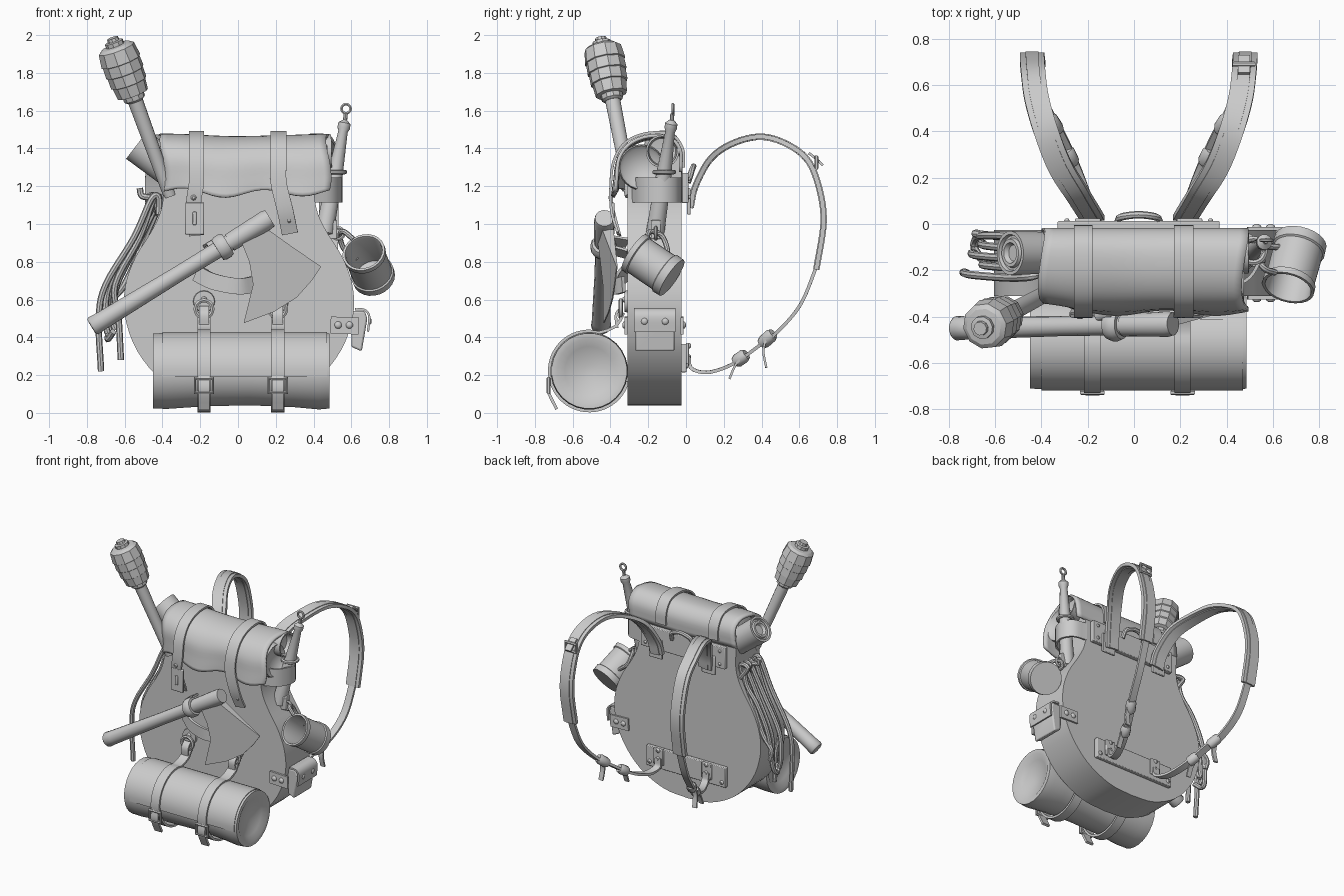
import bpy, bmesh, math
from mathutils import Vector as V

def finish(bm, name, angle=40):
    bmesh.ops.recalc_face_normals(bm, faces=bm.faces)
    me = bpy.data.meshes.new(name)
    bm.to_mesh(me)
    bm.free()
    ob = bpy.data.objects.new(name, me)
    bpy.context.collection.objects.link(ob)
    bpy.ops.object.select_all(action='DESELECT')
    ob.select_set(True)
    bpy.context.view_layer.objects.active = ob
    bpy.ops.object.shade_smooth_by_angle(angle=math.radians(angle))
    return ob

def spline(pts, n):
    pts = [V(p) for p in pts]
    if n < 2:
        return pts
    e = [2*pts[0]-pts[1]] + pts + [2*pts[-1]-pts[-2]]
    out = []
    for i in range(1, len(e)-2):
        a, b, c, d = e[i-1:i+3]
        for k in range(n):
            t = k/n
            out.append(.5*(2*b+(c-a)*t+(2*a-5*b+4*c-d)*t*t+(3*b-a-3*c+d)*t**3))
    return out + [pts[-1]]

def skin(bm, rings, loop=False):
    vs = [[bm.verts.new(p) for p in r] for r in rings]
    n = len(vs[0])
    for i in range(len(vs) - (0 if loop else 1)):
        a, b = vs[i], vs[(i+1) % len(vs)]
        for k in range(n):
            bm.faces.new((a[k], a[(k+1) % n], b[(k+1) % n], b[k]))
    if not loop:
        bm.faces.new(vs[0])
        bm.faces.new(vs[-1])

def sweep(name, pts, section, ref=(1, 0, 0), n=5, loop=False):
    p = spline(pts, n)
    rings, m = [], len(p)
    for i in range(m):
        t = (p[(i+1) % m]-p[i-1]) if loop else p[min(i+1, m-1)]-p[max(i-1, 0)]
        t.normalize()
        s = V(ref)
        s = (s - t*s.dot(t)).normalized()
        u = t.cross(s)
        rings.append([p[i]+s*a+u*b for a, b in section])
    bm = bmesh.new()
    skin(bm, rings, loop)
    return finish(bm, name)

def strap(name, pts, w, th=.02, ref=(1, 0, 0), n=5, loop=False):
    a, b = w/2, th/2
    return sweep(name, pts, [(-a, -b), (a, -b), (a, b), (-a, b)], ref, n, loop)

def tube(name, pts, r, ref=(0, 1, 0), n=5, sides=8, loop=False):
    return sweep(name, pts, [(r*math.cos(k*math.tau/sides), r*math.sin(k*math.tau/sides))
                             for k in range(sides)], ref, n, loop)

def ring(name, c, R, r, a=(1, 0, 0), b=(0, 0, 1), sides=20):
    c, a, b = V(c), V(a), V(b)
    pts = [c + a*R*math.cos(k*math.tau/sides) + b*R*math.sin(k*math.tau/sides) for k in range(sides)]
    return tube(name, pts, r, a.cross(b), 1, 6, True)

def lathe(name, a, b, prof, sides=24, angle=40):
    """prof: (fraction along a-b, radius)"""
    a, b = V(a), V(b)
    d = b-a
    s = d.orthogonal().normalized()
    u = d.normalized().cross(s)
    bm = bmesh.new()
    skin(bm, [[a+d*t+(s*math.cos(k*math.tau/sides)+u*math.sin(k*math.tau/sides))*r
               for k in range(sides)] for t, r in prof])
    return finish(bm, name, angle)

def prism(name, outline, y0, y1, bevel=0):
    bm = bmesh.new()
    skin(bm, [[(x, y, z) for x, z in outline] for y in (y0, y1)])
    ob = finish(bm, name)
    if bevel:
        m = ob.modifiers.new('bevel', 'BEVEL')
        m.width, m.segments, m.limit_method = bevel, 2, 'ANGLE'
    return ob

def box(name, c, s, bevel=.005):
    x, y, z = c
    a, b, h = s[0]/2, s[1]/2, s[2]/2
    return prism(name, [(x-a, z-h), (x+a, z-h), (x+a, z+h), (x-a, z+h)], y-b, y+b, bevel)

def rivet(c, axis=(0, -1, 0), r=.016):
    c = V(c)
    lathe('rivet', c, c+V(axis)*.012, [(0, r), (.5, r*.9), (1, r*.45)], 10)

def buckle(name, c, w, h, ref=(0, 1, 0)):
    x, y, z = c
    tube(name, [(x-w/2, y, z-h/2), (x+w/2, y, z-h/2), (x+w/2, y, z+h/2), (x-w/2, y, z+h/2)],
         .011, ref, 1, 6, True)

# bag body: guitar-like outline, flat front and back
half = [(0, .04), (.2, .06), (.4, .16), (.545, .33), (.61, .52), (.605, .68), (.555, .82),
        (.475, .95), (.425, 1.05), (.405, 1.15), (.41, 1.25)]
right = [(p.x, p.y) for p in spline([(x, z, 0) for x, z in half], 4)]
left = [(.01-x, z) for x, z in right[:0:-1]]
prism('bag_body', right + [(.41, 1.36), (-.39, 1.36)] + left, -.31, -.025)

# top flap draped over the mouth and rolls
prof = spline([(0, -.02, 1.27), (0, -.022, 1.39), (0, -.09, 1.463), (0, -.21, 1.465), (0, -.31, 1.42),
               (0, -.365, 1.34), (0, -.378, 1.24), (0, -.385, 1.165)], 4)
bm = bmesh.new()
grid, NX = [], 24
for i in range(NX+1):
    u = i/NX
    row = []
    for j, p in enumerate(prof):
        f = j/(len(prof)-1)
        wob = math.sin(u*13)*.02*f**3
        edge = -.05*max(0, 1-u*6)*f**2
        row.append(bm.verts.new((-.40+.88*u+.015*math.sin(f*9), p.y+wob*.6-edge,
                                 p.z+wob+.006*math.cos(u*math.tau))))
    grid.append(row)
for a, b in zip(grid, grid[1:]):
    for j in range(len(a)-1):
        bm.faces.new((a[j], a[j+1], b[j+1], b[j]))
m = finish(bm, 'top_flap').modifiers.new('thickness', 'SOLIDIFY')
m.thickness = .018

# scroll poking out at the left, rolls under the flap
lathe('left_scroll', (-.535, -.125, 1.42), (-.34, -.125, 1.27),
      [(.08, .02), (.08, .035), (0, .045), (0, .06), (.06, .065), (.06, .075), (0, .08), (0, .095), (1, .09)])
lathe('right_roll', (.495, -.125, 1.385), (.0, -.125, 1.375), [(.12, .02), (.1, .07), (0, .078), (0, .088), (1, .08)])
lathe('stuffed_roll', (-.34, -.235, 1.3), (.475, -.235, 1.3),
      [(0, .06), (.02, .11), (.97, .122), (1, .115), (.98, .1), (.95, .03)])

# closing straps over the flap
over = [(-.012, 1.3), (-.018, 1.4), (-.08, 1.475), (-.21, 1.48), (-.32, 1.432), (-.38, 1.34), (-.398, 1.22)]
strap('flap_strap_left', [(-.22, y, z) for y, z in over] + [(-.235, -.39, 1.1), (-.22, -.35, .94)], .08, .014)
strap('flap_strap_right', [(.215, y, z) for y, z in over] + [(.25, -.395, 1.07), (.275, -.36, .95)], .085, .014)
box('clasp_plate', (-.23, -.39, 1.03), (.1, .022, .17))
box('clasp_slot', (-.23, -.403, 1.03), (.02, .015, .07))
rivet((.27, -.38, 1.02))
rivet((-.235, -.398, 1.14))

# bedroll with overlapping outer layer
C = V((0, -.512, .222))
lathe('bedroll', (-.45, C.y, C.z), (.485, C.y, C.z),
      [(.05, .03), (.03, .13), (0, .17), (0, .2), (.08, .202), (.3, .188), (.55, .183), (.8, .193),
       (.94, .205), (1, .2), (1, .17), (.975, .13), (.95, .03)], 28)
arc = lambda r, a0, a1, n: [(C.y+r*math.cos(math.radians(a0+(a1-a0)*k/n)),
                             C.z+r*math.sin(math.radians(a0+(a1-a0)*k/n))) for k in range(n+1)]
strap('bedroll_cover', [(.035, y, z) for y, z in arc(.199, 60, 188, 14)], .87, .014, n=1)

# bedroll straps, rings and buckles
for x in (-.18, .21):
    strap('bedroll_strap', [(x, -.33, .53), (x, -.37, .46)] + [(x, y, z) for y, z in arc(.211, 75, 345, 20)],
          .07, .016, n=2)
    strap('strap_tail', [(x, -.72, .2), (x, -.73, .12), (x, -.685, .02)], .06, .016)
    buckle('strap_buckle', (x, -.728, .145), .095, .075)
    ring('hanging_ring', (x, -.345, .55), .045, .012)
    lathe('ring_patch', (x, -.30, .59), (x, -.325, .59), [(0, .06), (1, .055)], 16)
    rivet((x, -.325, .6))
    strap('strap_keeper', [(x, -.34, .56), (x, -.37, .52), (x, -.365, .45)], .055, .014)

# axe: handle, collar, eye and wedge blade leaning toward the bag
A, B = V((-.775, -.45, .455)), V((.15, -.432, 1.02))
lathe('axe_handle', A, B, [(0, .045), (.01, .053), (.06, .05), (.5, .043), (.8, .045), (1, .045)], 14)
lathe('axe_collar', A.lerp(B, .72), A.lerp(B, .78), [(0, .062), (.3, .07), (.7, .07), (1, .062)], 14)
lathe('axe_eye', A.lerp(B, .79), A.lerp(B, 1.02), [(0, .05), (.9, .055), (1, .05), (1, .03)], 14)
blade = [(.02, .9), (.06, .8), (.08, .68), (.03, .475), (.19, .535), (.31, .61), (.39, .70),
         (.44, .775), (.3, .87), (.16, .97)]
thick = [.03, .024, .014, .003, .003, .003, .003, .003, .016, .03]
bm = bmesh.new()
skin(bm, [[(x, -.44+.17*x+s*t, z) for (x, z), t in zip(blade, thick)] for s in (-1, 1)])
finish(bm, 'axe_blade', 20)
strap('axe_loop', [(-.22, -.32, .74), (-.13, -.36, .695), (0, -.37, .67), (.08, -.33, .68)], .085, .02, (0, 0, 1))
strap('axe_loop_upper', [(-.15, -.31, .9), (-.13, -.4, .91), (-.1, -.4, .87), (-.08, -.31, .84)], .08, .014, (.85, 0, .53))

# torch with faceted wrapped head
A, B = V((-.36, -.29, 1.15)), V((-.665, -.452, 1.985))
lathe('torch_handle', A, A.lerp(B, .66), [(0, .035), (1, .042)], 12)
lathe('torch_head', A.lerp(B, .6), B,
      [(0, .045), (.03, .058), (.1, .06), (.11, .085), (.28, .092), (.29, .1), (.45, .1), (.46, .106),
       (.62, .104), (.63, .11), (.83, .1), (.87, .08), (.88, .05), (.94, .05), (.95, .032), (1, .03)], 10, 25)

# slim tapered sheath with ring top on the right side
A, B = V((.455, -.165, .94)), V((.567, -.075, 1.55))
lathe('side_sheath', A, B, [(0, .02), (.02, .05), (.5, .043), (.9, .026), (.93, .034), (.97, .034), (1, .012)], 12)
lathe('sheath_tip', B, (.57, -.072, 1.585), [(0, .011), (1, .011)], 8)
ring('sheath_ring', (.572, -.07, 1.61), .024, .008)
ring('sheath_band', (.515, -.115, 1.275), .052, .012, (1, 0, 0), (0, 1, 0))
strap('sheath_strap', [(.4, -.28, 1.18), (.5, -.23, 1.18), (.545, -.13, 1.18), (.5, -.05, 1.18), (.4, -.03, 1.18)],
      .13, .014, (0, 0, 1))

# hanging mug, open toward the front
A, B = V((.665, -.275, .85)), V((.72, -.075, .715))
lathe('mug', A, B, [(.92, .03), (.9, .092), (.05, .098), (0, .102), (0, .115), (.12, .115), (.14, .107), (.5, .108),
                    (.8, .108), (.82, .116), (1, .114), (1, .03)], 24)
tube('mug_handle', [(.61, -.21, .92), (.56, -.19, .96), (.54, -.13, .94), (.56, -.1, .87), (.63, -.1, .81)], .014)
ring('mug_hook', (.53, -.16, .95), .03, .01)
box('hook_tab', (.49, -.16, .97), (.07, .05, .1))

# rope coil on the left side
tube('rope_peg', [(-.40, -.12, 1.12), (-.47, -.13, 1.14), (-.51, -.13, 1.15), (-.52, -.13, 1.19)], .017)
ends = [(-.725, .22, .0), (-.62, .28, .05), (-.69, .42, .02), (-.65, .44, .06), (-.67, .5, .1)]
for i, (x, z, k) in enumerate(ends):
    y = -.22 + i*.042
    tube('rope_strand', [(-.42, y, 1.05), (-.42-.015*i, y, 1.14), (-.46+.012*i, y-.01, 1.13),
                         (-.55+k*.6, y-.012, .93), (-.70+k, y, .68), (x-.012, y+.01, .5 if z < .45 else .58),
                         (x, y+.01, z)], .017)
tube('rope_loop', [(-.66, -.15, .43), (-.69, -.1, .39), (-.68, -.06, .45), (-.65, -.05, .68), (-.56, -.05, .88),
                   (-.47, -.055, 1.0), (-.44, -.06, 1.12)], .017)

# leather pouch wrapping the right edge
strap('pouch_front', [(.49, -.318, .465), (.64, -.318, .46)], .09, .016, (0, 0, 1), 1)
strap('pouch_back', [(.49, -.02, .465), (.64, -.02, .46)], .09, .016, (0, 0, 1), 1)
prism('side_pouch', [(.6, .35), (.655, .325), (.685, .5), (.67, .54), (.6, .54)], -.27, -.06, .01)
strap('pouch_flap', [(.62, -.165, .548), (.67, -.165, .545), (.695, -.165, .51), (.688, -.165, .43)],
      .22, .012, (0, 1, 0))
for y in (-.22, -.11):
    rivet((.695, y, .485), (1, 0, 0), .02)
for x in (.53, .59):
    rivet((x, -.325, .465), r=.02)
    rivet((x, -.013, .465), (0, 1, 0), .02)

# back plates and carry handle
box('upper_back_plate', (.02, -.005, 1.19), (.7, .035, .16))
box('lower_back_plate', (.0, -.012, .29), (.66, .03, .15))
tube('carry_handle', [(-.07, .01, 1.22), (-.055, .03, 1.28), (.02, .04, 1.305), (.095, .03, 1.28),
                      (.11, .01, 1.22)], .016)

# shoulder straps, mounts and adjusters, both sides
for s in (-1, 1):
    o = .02
    up = [(.2, .025, 1.09), (.215, .05, 1.2), (.265, .13, 1.345), (.34, .25, 1.428), (.4, .4, 1.462),
          (.44, .54, 1.42), (.455, .65, 1.33), (.46, .71, 1.17), (.46, .728, 1.0), (.455, .69, .76)]
    low = [(.455, .70, .8), (.44, .61, .58), (.4, .49, .435), (.34, .38, .35), (.28, .25, .26), (.23, .12, .215),
           (.2, .03, .235), (.2, .015, .3)]
    fix = lambda pts: [(s*x+o, y, z) for x, y, z in pts]
    strap('shoulder_strap', fix(up), .105, .024)
    strap('strap_center_band', fix(up), .055, .034)
    strap('lower_strap', fix(low), .052, .018)
    for a, b in (((.39, .462, .42), (.35, .40, .365)), ((.315, .32, .31), (.285, .26, .268))):
        a, b = fix([a, b])
        lathe('strap_adjuster', a, b, [(0, .028), (.2, .036), (.8, .036), (1, .028)], 10)
    strap('loose_tail', fix([(.385, .43, .41), (.385, .41, .33), (.39, .425, .24)]), .035, .012)
    strap('loose_end', fix([(.32, .3, .3), (.31, .26, .25), (.31, .23, .18)]), .035, .012)
    box('upper_mount', (s*.22+o, .015, 1.12), (.11, .018, .14))
    box('lower_mount', (s*.2+o, .008, .31), (.08, .018, .12))
    for dz in (-.03, .03):
        rivet((s*.22+o, .022, 1.13+dz), (0, 1, 0))
        rivet((s*.2+o, .015, .325+dz), (0, 1, 0))
        rivet((s*.31+o, .012, 1.19+dz*1.6), (0, 1, 0), .012)
    rivet((s*.3, .002, .25), (0, 1, 0))
buckle('shoulder_buckle', (.475, .69, 1.325), .09, .06)
strap('shoulder_tab', [(.475, .65, 1.375), (.475, .69, 1.345), (.475, .725, 1.31)], .05, .014)
